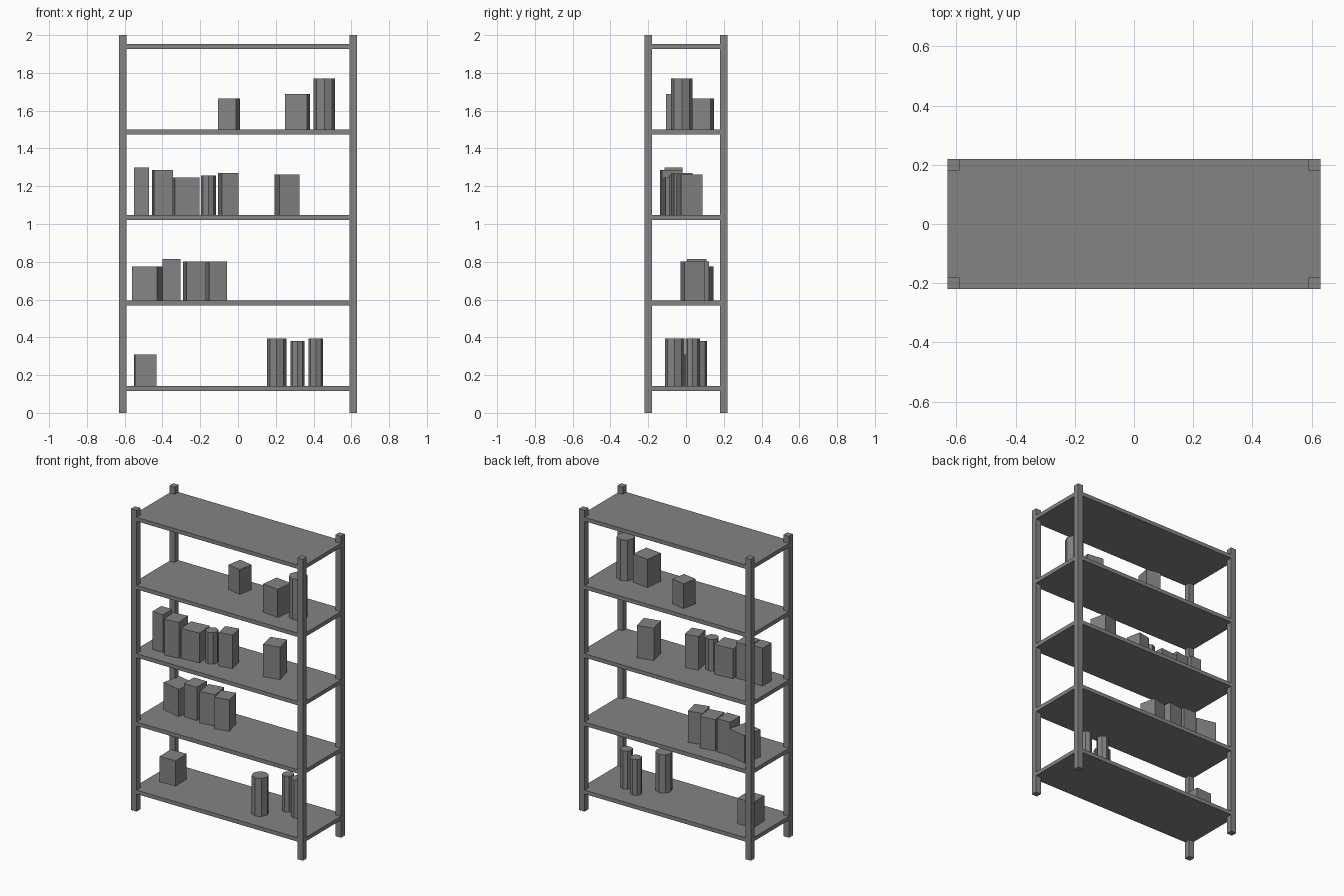
import bpy
from math import radians

cube = bpy.data.objects.get("Cube")
if cube:
    bpy.data.objects.remove(cube, do_unlink=True)

GREY = (0.23, 0.23, 0.23, 1.0)
grey = bpy.data.materials.new("plain_grey")
grey.use_nodes = True
grey.diffuse_color = GREY
grey.node_tree.nodes["Principled BSDF"].inputs["Base Color"].default_value = GREY


def finish(name):
    obj = bpy.context.object
    obj.name = name
    bpy.ops.object.transform_apply(location=False, rotation=False, scale=True)
    obj.data.materials.append(grey)
    return obj


def box(name, x, y, bottom, top, width, depth, yaw=0):
    bpy.ops.mesh.primitive_cube_add(size=1, location=(x, y, (bottom + top) / 2),
                                    rotation=(0, 0, radians(yaw)))
    bpy.context.object.scale = (width, depth, top - bottom)
    return finish(name)


def canister(name, x, y, bottom, top, radius):
    bpy.ops.mesh.primitive_cylinder_add(vertices=8, radius=radius, depth=top - bottom,
                                        location=(x, y, (bottom + top) / 2))
    return finish(name)


# Corner posts
for side, sx in (("right", -1), ("left", 1)):
    for end, sy in (("front", -1), ("back", 1)):
        box(f"{end}_{side}_post", sx * 0.61, sy * 0.2, 0, 2, 0.04, 0.04)

# Shelf boards, a hair inside the posts' outer faces
SHELF_TOPS = [0.142, 0.594, 1.047, 1.5, 1.952]
for i, top in enumerate(SHELF_TOPS):
    box(f"shelf_{i + 1}", 0, 0, top - 0.026, top, 1.258, 0.438)

# Boxes on each shelf: x, y, top, width, depth, yaw
BOXES = [
    [(-0.49, 0.02, 0.31, 0.115, 0.12, 2)],
    [(-0.48, 0.067, 0.775, 0.134, 0.13, -13),
     (-0.353, 0.057, 0.815, 0.095, 0.105, 0),
     (-0.23, 0.055, 0.802, 0.105, 0.12, 9),
     (-0.118, 0.035, 0.802, 0.097, 0.11, 13)],
    [(-0.51, -0.066, 1.298, 0.08, 0.095, 0),
     (-0.4, -0.078, 1.285, 0.1, 0.11, 6),
     (-0.275, -0.055, 1.245, 0.13, 0.12, 5),
     (-0.051, -0.022, 1.27, 0.09, 0.1, 11),
     (0.26, 0.018, 1.262, 0.11, 0.115, 13)],
    [(-0.048, 0.09, 1.665, 0.098, 0.1, -11),
     (0.315, -0.04, 1.687, 0.117, 0.12, -7)],
]
for i, row in enumerate(BOXES):
    for j, (x, y, top, width, depth, yaw) in enumerate(row):
        box(f"shelf_{i + 1}_box_{j + 1}", x, y, SHELF_TOPS[i], top, width, depth, yaw)

# Eight-sided canisters: shelf index, x, y, top, radius
CANISTERS = [
    (0, 0.205, -0.06, 0.395, 0.052),
    (0, 0.315, 0.075, 0.38, 0.037),
    (0, 0.412, 0.035, 0.395, 0.038),
    (2, -0.157, -0.05, 1.256, 0.04),
    (3, 0.457, -0.022, 1.77, 0.057),
]
for j, (i, x, y, top, radius) in enumerate(CANISTERS):
    canister(f"canister_{j + 1}", x, y, SHELF_TOPS[i], top, radius)
